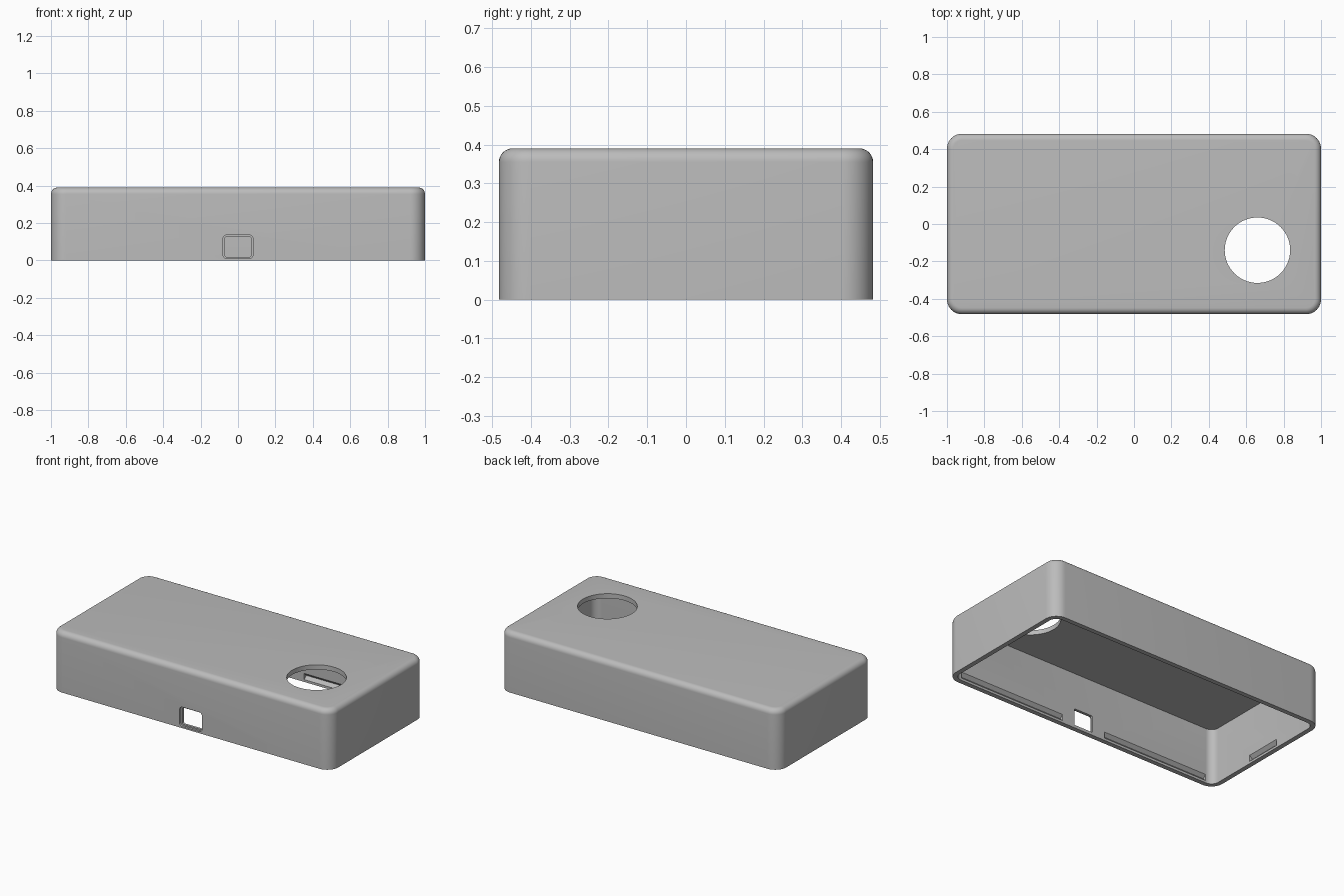
import bpy, bmesh, math
from mathutils import Matrix

cube = bpy.data.objects.get("Cube")
if cube:
    bpy.data.objects.remove(cube, do_unlink=True)

HALF_X, HALF_Y, HEIGHT = 1.0, 0.4825, 0.39
WALL, CORNER, FILLET = 0.03, 0.08, 0.035

grey = bpy.data.materials.new("plain grey")
grey.use_nodes = True
colour = (0.5, 0.5, 0.5, 1)
grey.diffuse_color = colour
grey.node_tree.nodes["Principled BSDF"].inputs["Base Color"].default_value = colour


def rounded_rect(hx, hy, r, steps=10):
    """Outline points of a rounded rectangle, counter-clockwise."""
    pts = []
    for q, (sx, sy) in enumerate([(1, 1), (-1, 1), (-1, -1), (1, -1)]):
        for i in range(steps + 1):
            a = math.pi / 2 * (q + i / steps)
            pts.append((sx * (hx - r) + r * math.cos(a),
                        sy * (hy - r) + r * math.sin(a)))
    return pts


def finish(name, bm, matrix=None):
    bmesh.ops.recalc_face_normals(bm, faces=bm.faces)
    if matrix:
        bm.transform(matrix)
    mesh = bpy.data.meshes.new(name)
    bm.to_mesh(mesh)
    bm.free()
    mesh.materials.append(grey)
    obj = bpy.data.objects.new(name, mesh)
    bpy.context.collection.objects.link(obj)
    return obj


def loft(name, rings, matrix=None):
    """Skin a stack of (half x, half y, corner radius, z) rounded rectangles."""
    bm = bmesh.new()
    loops = [[bm.verts.new((x, y, z)) for x, y in rounded_rect(hx, hy, r)]
             for hx, hy, r, z in rings]
    for low, high in zip(loops, loops[1:]):
        for i in range(len(low)):
            j = (i + 1) % len(low)
            bm.faces.new((low[i], low[j], high[j], high[i]))
    bm.faces.new(loops[0][::-1])
    bm.faces.new(loops[-1])
    return finish(name, bm, matrix)


def rod(name, radius, length, sides, matrix):
    bm = bmesh.new()
    bmesh.ops.create_cone(bm, cap_ends=True, segments=sides, radius1=radius,
                          radius2=radius, depth=length)
    return finish(name, bm, matrix)


# Outer body with rounded corners and a rounded top edge
rings = [(HALF_X, HALF_Y, CORNER, 0)]
for i in range(9):
    a = math.pi / 2 * i / 8
    inset = FILLET * (1 - math.cos(a))
    rings.append((HALF_X - inset, HALF_Y - inset, CORNER - inset,
                  HEIGHT - FILLET + FILLET * math.sin(a)))
case = loft("case_cover", rings)

# Hollow interior, open underneath
cutters = [loft("cavity_cutter", [
    (HALF_X - WALL, HALF_Y - WALL, CORNER - WALL, z) for z in (-0.1, HEIGHT - WALL)])]

# Round opening in the top
cutters.append(rod("round_hole_cutter", 0.175, 0.2, 64,
                   Matrix.Translation((0.66, -0.14, HEIGHT))))

# Front port: shallow rounded recess around a through opening
upright = Matrix.Rotation(math.pi / 2, 4, 'X')
for name, hx, hz, r, depth in [("port_recess_cutter", 0.08, 0.063, 0.02, 0.014),
                               ("port_cutter", 0.069, 0.054, 0.008, 0.06)]:
    place = Matrix.Translation((0, -HALF_Y, 0.073)) @ upright
    cutters.append(loft(name, [(hx, hz, r, -depth), (hx, hz, r, 0.05)], place))

# Snap grooves inside the lower walls: two per long side, one per short side
along_x = Matrix.Rotation(math.pi / 2, 4, 'Y')
for side in (-1, 1):
    y = side * (HALF_Y - WALL)
    for end in (-1, 1):
        cutters.append(rod("long_groove_cutter", 0.02, 0.76, 4,
                           Matrix.Translation((end * 0.537, y, 0.035)) @ along_x))
    cutters.append(rod("short_groove_cutter", 0.02, 0.24, 4,
                       Matrix.Translation((side * (HALF_X - WALL), 0, 0.035)) @ upright))

bpy.ops.object.select_all(action='DESELECT')
bpy.context.view_layer.objects.active = case
case.select_set(True)
for cutter in cutters:
    cutter.hide_render = True
    mod = case.modifiers.new("cut", 'BOOLEAN')
    mod.operation = 'DIFFERENCE'
    mod.solver = 'EXACT'
    mod.object = cutter
    bpy.ops.object.modifier_apply(modifier=mod.name)
    bpy.data.objects.remove(cutter, do_unlink=True)

bpy.ops.object.shade_smooth_by_angle(angle=math.radians(30))
